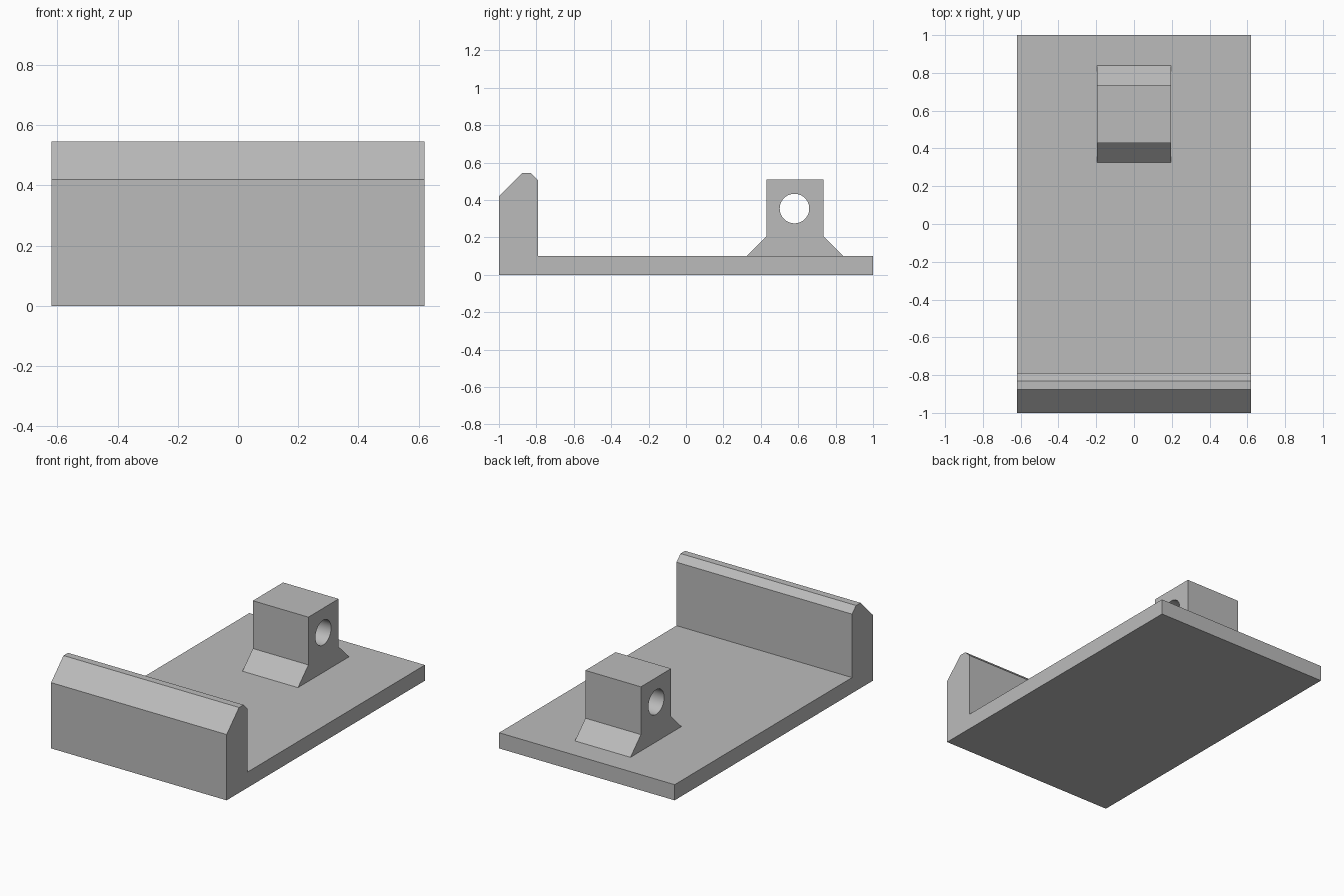
import bpy
import bmesh
import math

cube = bpy.data.objects.get("Cube")
if cube:
    bpy.data.objects.remove(cube, do_unlink=True)

grey = bpy.data.materials.new("plain grey")
grey.use_nodes = True
colour = (0.5, 0.5, 0.5, 1)
grey.diffuse_color = colour
grey.node_tree.nodes["Principled BSDF"].inputs["Base Color"].default_value = colour


def extrude_profile(name, points, half_width):
    """Extrude a (y, z) outline along x, centred on x = 0."""
    bm = bmesh.new()
    face = bm.faces.new([bm.verts.new((-half_width, y, z)) for y, z in points])
    result = bmesh.ops.extrude_face_region(bm, geom=[face])
    verts = [v for v in result["geom"] if isinstance(v, bmesh.types.BMVert)]
    bmesh.ops.translate(bm, verts=verts, vec=(2 * half_width, 0, 0))
    bmesh.ops.recalc_face_normals(bm, faces=bm.faces)
    mesh = bpy.data.meshes.new(name)
    bm.to_mesh(mesh)
    bm.free()
    mesh.materials.append(grey)
    obj = bpy.data.objects.new(name, mesh)
    bpy.context.collection.objects.link(obj)
    return obj


def boolean(target, tool, operation):
    """Apply a boolean and remove the tool object."""
    mod = target.modifiers.new(operation.lower(), "BOOLEAN")
    mod.operation = operation
    mod.solver = "EXACT"
    mod.object = tool
    bpy.ops.object.select_all(action="DESELECT")
    bpy.context.view_layer.objects.active = target
    target.select_set(True)
    bpy.ops.object.modifier_apply(modifier=mod.name)
    bpy.data.objects.remove(tool, do_unlink=True)


# Base plate with the chamfered front wall
base = extrude_profile("base_with_front_wall", [
    (-1, 0), (1, 0), (1, 0.1), (-0.79, 0.1), (-0.79, 0.505),
    (-0.83, 0.545), (-0.875, 0.545), (-1, 0.42)], 0.62)

# Rear lug with flared feet, sunk into the plate
lug = extrude_profile("rear_lug", [
    (0.325, 0.05), (0.84, 0.05), (0.84, 0.1), (0.735, 0.205),
    (0.735, 0.51), (0.43, 0.51), (0.43, 0.205), (0.325, 0.1)], 0.196)

# Round cross hole through the lug
bpy.ops.mesh.primitive_cylinder_add(
    vertices=48, radius=0.079, depth=1, location=(0, 0.58, 0.354),
    rotation=(0, math.pi / 2, 0))
hole = bpy.context.object
hole.name = "hole_cutter"
hole.hide_render = True
hole.data.materials.append(grey)
boolean(lug, hole, "DIFFERENCE")

# Merge into one solid bracket
boolean(base, lug, "UNION")
base.name = "bracket"
bpy.ops.object.shade_smooth_by_angle(angle=math.radians(30))
